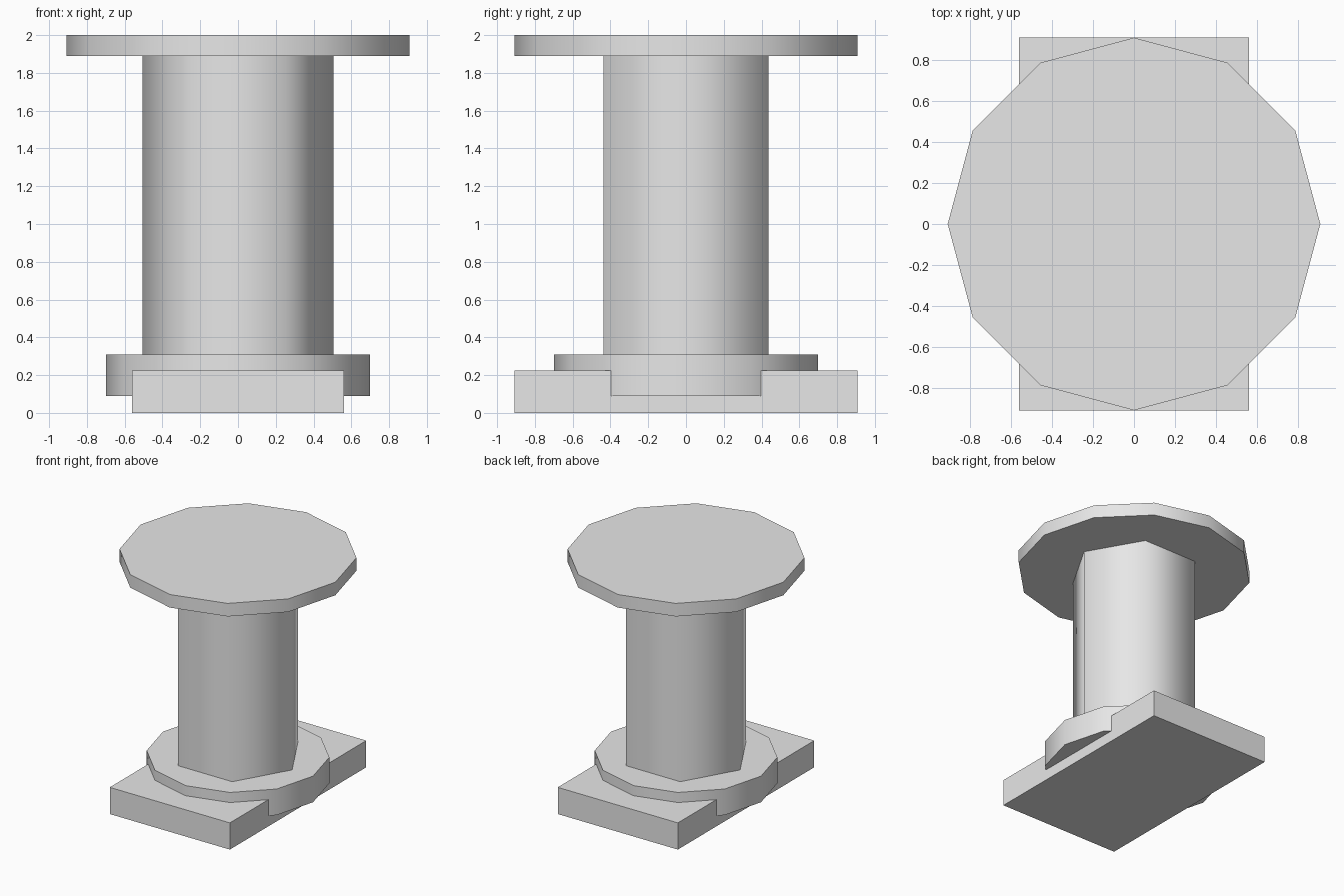
import bpy, math

if "Cube" in bpy.data.objects:
    bpy.data.objects.remove(bpy.data.objects["Cube"])

grey = bpy.data.materials.new("light grey")
grey.diffuse_color = (0.8, 0.8, 0.8, 1)
grey.use_nodes = True
grey.node_tree.nodes["Principled BSDF"].inputs["Base Color"].default_value = grey.diffuse_color


def prism(name, sides, radius, z0, z1):
    """Upright prism with one corner on the x axis, softly shaded round its sides."""
    bpy.ops.mesh.primitive_cylinder_add(
        vertices=sides, radius=radius, depth=z1 - z0,
        location=(0, 0, (z0 + z1) / 2), rotation=(0, 0, math.pi / 2))
    ob = bpy.context.object
    ob.name = name
    ob.data.materials.append(grey)
    bpy.ops.object.transform_apply(location=False, rotation=True, scale=False)
    bpy.ops.object.shade_smooth_by_angle(angle=math.radians(65))
    return ob


# rectangular foot plate
bpy.ops.mesh.primitive_cube_add(size=1, location=(0, 0, 0.1125))
base = bpy.context.object
base.name = "base_plate"
base.dimensions = (1.12, 1.816, 0.225)
bpy.ops.object.transform_apply(location=False, rotation=False, scale=True)
base.data.materials.append(grey)

# twelve-sided collar, six-sided column, twelve-sided top
prism("collar", 12, 0.70, 0.09, 0.31)
prism("column", 6, 0.505, 0.31, 1.89)
prism("top_disc", 12, 0.908, 1.89, 2.0)
